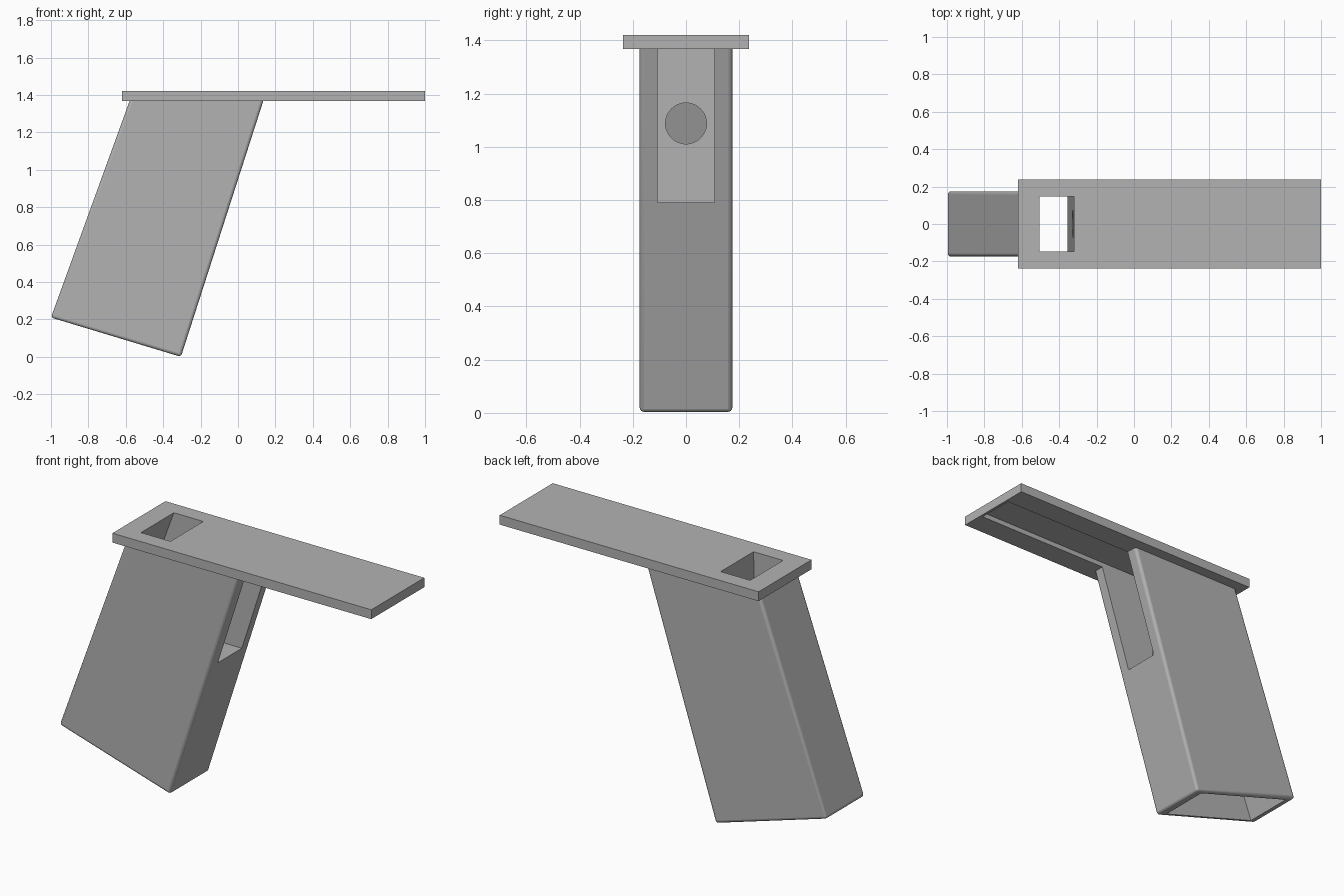
import bpy
import bmesh
from math import pi
from mathutils import Matrix

default_cube = bpy.data.objects.get("Cube")
if default_cube:
    bpy.data.objects.remove(default_cube, do_unlink=True)

# One plain grey for everything
GREY = (0.45, 0.45, 0.45, 1)
grey = bpy.data.materials.new("plain grey")
grey.use_nodes = True
grey.diffuse_color = GREY
grey.node_tree.nodes["Principled BSDF"].inputs["Base Color"].default_value = GREY


def add_object(name, bm):
    bmesh.ops.recalc_face_normals(bm, faces=bm.faces)
    mesh = bpy.data.meshes.new(name)
    bm.to_mesh(mesh)
    bm.free()
    mesh.materials.append(grey)
    obj = bpy.data.objects.new(name, mesh)
    bpy.context.collection.objects.link(obj)
    return obj


def prism(profile, half_width):
    """Side profile in x and z, extruded symmetrically across y."""
    bm = bmesh.new()
    face = bm.faces.new([bm.verts.new((x, -half_width, z)) for x, z in profile])
    side = bmesh.ops.extrude_face_region(bm, geom=[face])["geom"]
    for v in side:
        if isinstance(v, bmesh.types.BMVert):
            v.co.y = half_width
    return bm


def box_profile(x0, x1, z0, z1):
    return [(x0, z0), (x1, z0), (x1, z1), (x0, z1)]


PLATE_BOTTOM, PLATE_TOP = 1.367, 1.42

# Slanted handle, rounded everywhere except where it meets the plate
bm = prism([(-1, 0.21), (-0.305, 0), (0.135, PLATE_BOTTOM), (-0.58, PLATE_BOTTOM)], 0.174)
round_edges = []
for e in bm.edges:
    a, b = (v.co for v in e.verts)
    lower = max(a.z, b.z) < 0.5
    upright = abs(a.z - b.z) > 0.5
    if lower or upright:
        round_edges.append(e)
rounded = bmesh.ops.bevel(bm, geom=round_edges, offset=0.016, segments=4,
                          profile=0.5, affect='EDGES', clamp_overlap=True)
for f in rounded["faces"]:
    f.smooth = True
handle = add_object("handle", bm)

# Flat top plate
top_plate = add_object("top_plate", prism(box_profile(-0.62, 1, PLATE_BOTTOM, PLATE_TOP), 0.237))

# Tapered well running from the plate down through the handle
well = add_object("well_cutter", prism(
    [(-1.04, -0.04), (-0.356, -0.04), (-0.318, 1.5), (-0.475, 1.5)], 0.147))

# Square slot in the handle front, continuing as a groove under the plate
slot = add_object("slot_cutter", prism(box_profile(-0.22, 0.985, 0.79, 1.395), 0.107))

# Round hole joining the slot to the well
bm = bmesh.new()
bmesh.ops.create_cone(bm, cap_ends=True, segments=48, radius1=0.077, radius2=0.077, depth=0.24,
                      matrix=Matrix.Translation((-0.27, 0, 1.088)) @ Matrix.Rotation(pi / 2, 4, 'Y'))
for f in bm.faces:
    f.smooth = len(f.verts) == 4
hole = add_object("hole_cutter", bm)


def cut(obj, cutters):
    for cutter in cutters:
        mod = obj.modifiers.new(cutter.name, 'BOOLEAN')
        mod.operation = 'DIFFERENCE'
        mod.solver = 'EXACT'
        mod.object = cutter
    depsgraph = bpy.context.evaluated_depsgraph_get()
    result = bpy.data.meshes.new_from_object(obj.evaluated_get(depsgraph))
    obj.modifiers.clear()
    obj.data = result


cut(handle, [well, slot, hole])
cut(top_plate, [well, slot])
for cutter in (well, slot, hole):
    bpy.data.objects.remove(cutter, do_unlink=True)
